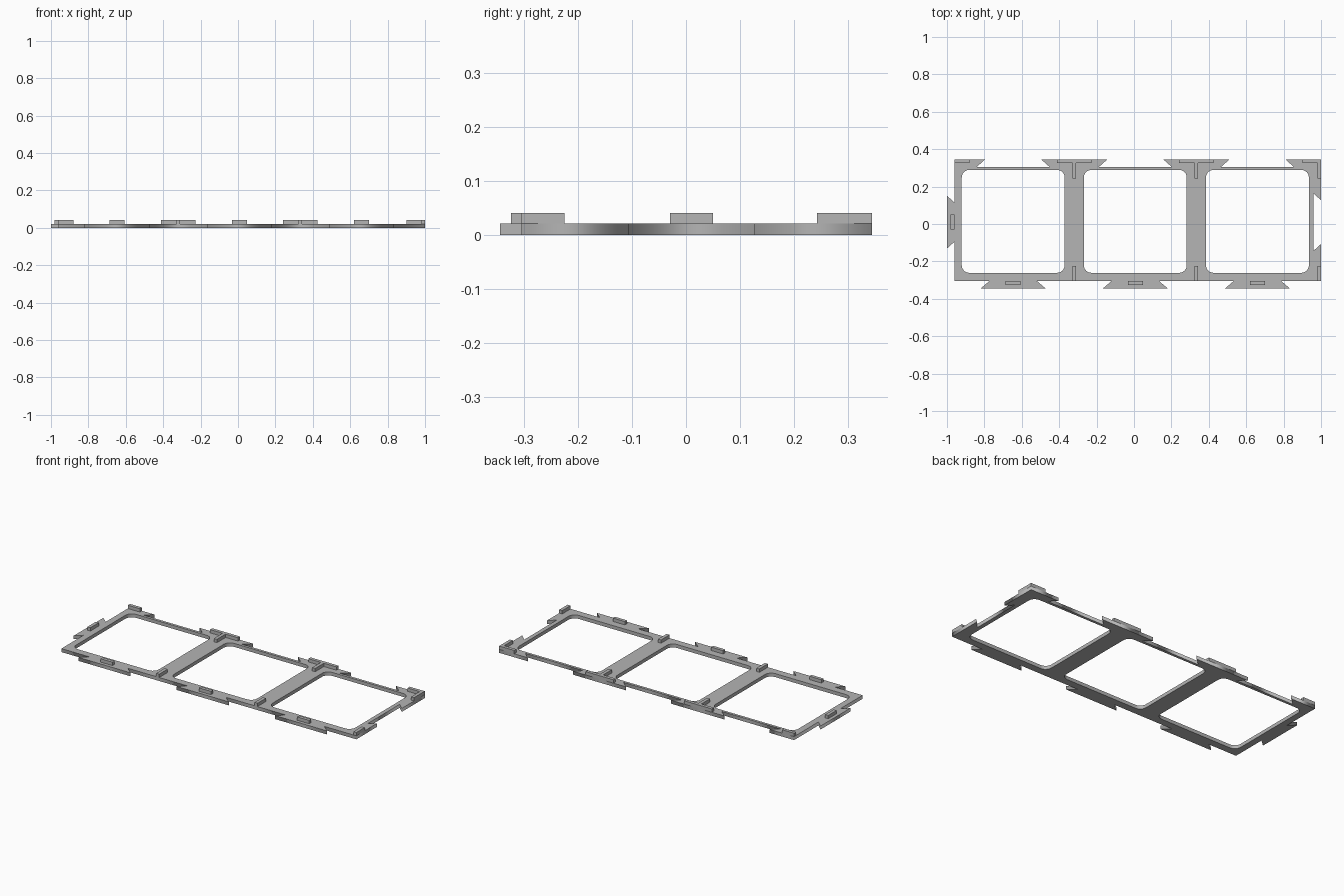
import bpy
import math

if "Cube" in bpy.data.objects:
    bpy.data.objects.remove(bpy.data.objects["Cube"], do_unlink=True)

grey = bpy.data.materials.new("plain grey")
grey.use_nodes = True
colour = (0.46, 0.46, 0.46, 1)
grey.diffuse_color = colour
grey.node_tree.nodes["Principled BSDF"].inputs["Base Color"].default_value = colour

THICK, TOP = 0.021, 0.041
LEFT, RIGHT, FRONT, BACK = -0.96, 1.0, -0.305, 0.345
DEPTH = 0.04                       # depth of every dovetail
PITCH = 0.653
CELLS = [-0.646 + PITCH * i for i in range(3)]
BARS = [-0.32, 0.333]
MID_Y = 0.01


def window(cx, cy, half, radius, steps=6):
    """Rounded square loop."""
    pts = []
    for k, (sx, sy) in enumerate([(1, 1), (-1, 1), (-1, -1), (1, -1)]):
        for s in range(steps + 1):
            a = math.pi / 2 * (k + s / steps)
            pts.append((cx + sx * (half - radius) + radius * math.cos(a),
                        cy + sy * (half - radius) + radius * math.sin(a)))
    return pts


def plate(name, loops):
    """Flat plate from an outline and holes, standing on z = 0."""
    curve = bpy.data.curves.new(name, "CURVE")
    curve.dimensions = "2D"
    curve.fill_mode = "BOTH"
    curve.extrude = THICK / 2
    for pts in loops:
        spline = curve.splines.new("POLY")
        spline.points.add(len(pts) - 1)
        for p, (x, y) in zip(spline.points, pts):
            p.co = (x, y, 0, 1)
        spline.use_cyclic_u = True
    curve.materials.append(grey)
    obj = bpy.data.objects.new(name, curve)
    obj.location.z = THICK / 2
    bpy.context.collection.objects.link(obj)
    bpy.ops.object.select_all(action="DESELECT")
    obj.select_set(True)
    bpy.context.view_layer.objects.active = obj
    bpy.ops.object.convert(target="MESH")
    return bpy.context.object


def ridge(name, x0, x1, y0, y1):
    """Raised block on top of the plate."""
    bpy.ops.mesh.primitive_cube_add(
        size=1, location=((x0 + x1) / 2, (y0 + y1) / 2, (THICK + TOP) / 2))
    obj = bpy.context.object
    obj.name = name
    obj.scale = (x1 - x0, y1 - y0, TOP - THICK)
    bpy.ops.object.transform_apply(location=False, rotation=False, scale=True)
    obj.data.materials.append(grey)


# Outline, anticlockwise: front tabs, right notch, back notches, left tab
outline = [(LEFT, FRONT)]
for c in CELLS:
    outline += [(c - 0.127, FRONT), (c - 0.174, FRONT - DEPTH),
                (c + 0.174, FRONT - DEPTH), (c + 0.127, FRONT)]
outline.append((RIGHT, FRONT))
for s, half in [(-1, 0.117), (-1, 0.153), (1, 0.153), (1, 0.117)]:
    outline.append((RIGHT - DEPTH * (half > 0.12), MID_Y + s * half))
outline.append((RIGHT, BACK))
for c in reversed(CELLS):
    outline += [(c + 0.15, BACK), (c + 0.195, BACK - DEPTH),
                (c - 0.195, BACK - DEPTH), (c - 0.15, BACK)]
outline.append((LEFT, BACK))
outline += [(LEFT, MID_Y + 0.105), (LEFT - DEPTH, MID_Y + 0.141),
            (LEFT - DEPTH, MID_Y - 0.141), (LEFT, MID_Y - 0.105)]
plate("frame", [outline] + [window(c, 0.014, 0.275, 0.04) for c in CELLS])

# Ridges on the tabs
for i, c in enumerate(CELLS):
    ridge(f"front_tab_ridge_{i + 1}", c - 0.04, c + 0.04, FRONT - 0.02, FRONT)
ridge("left_end_tab_ridge", LEFT - 0.02, LEFT, -0.03, 0.05)

# T-shaped ridges at the cross bars
for i, b in enumerate(BARS):
    ridge(f"back_bar_ridge_{i + 1}", b - 0.093, b + 0.093, BACK - 0.02, BACK)
    ridge(f"back_bar_stem_{i + 1}", b - 0.01, b + 0.01, 0.243, BACK - 0.02)
    ridge(f"front_bar_stem_{i + 1}", b - 0.01, b + 0.01, FRONT, -0.225)

# Corner ridges
ridge("back_corner_ridge_a", LEFT, -0.88, BACK - 0.02, BACK)
ridge("back_corner_ridge_b", 0.9, RIGHT, BACK - 0.02, BACK)
ridge("back_corner_stem", RIGHT - 0.02, RIGHT, 0.243, BACK - 0.02)
ridge("front_corner_stem", RIGHT - 0.02, RIGHT, FRONT, -0.225)
